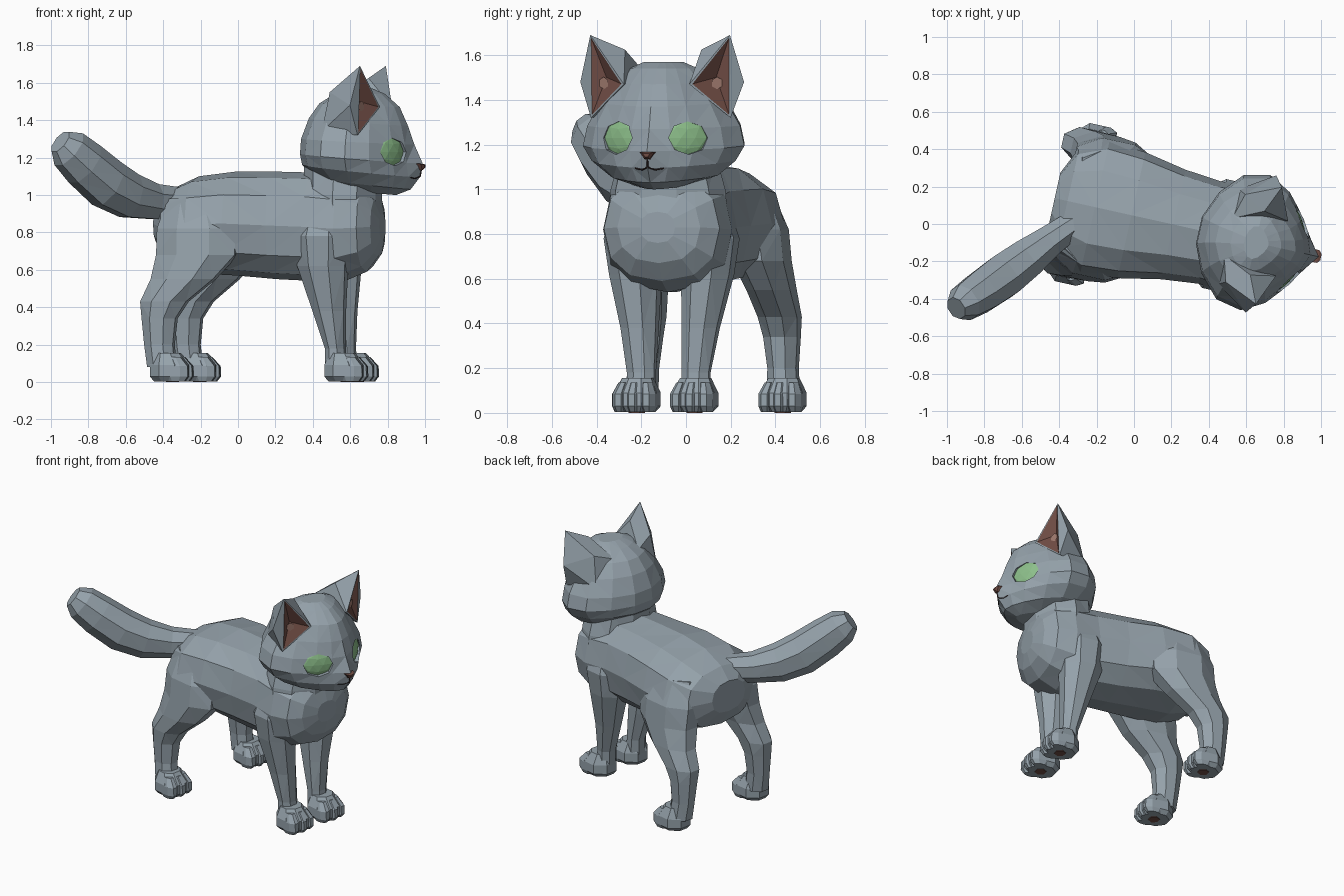
import bpy, bmesh, math
from mathutils import Vector, Matrix
from mathutils.bvhtree import BVHTree

if "Cube" in bpy.data.objects:
    bpy.data.objects.remove(bpy.data.objects["Cube"])

# The cat is modelled in its own frame (u forward, v to its left), then turned and placed
PLACE = Matrix.Translation((0.65, -0.10, 0)) @ Matrix.Rotation(math.radians(-12.5), 4, 'Z')


def material(name, rgb):
    m = bpy.data.materials.new(name)
    m.diffuse_color = (*rgb, 1)
    m.use_nodes = True
    m.node_tree.nodes["Principled BSDF"].inputs["Base Color"].default_value = m.diffuse_color
    return m


GREY = material("grey_fur", (0.30, 0.36, 0.405))
GREEN = material("green_eye", (0.27, 0.53, 0.26))
BROWN = material("brown_skin", (0.165, 0.075, 0.06))
PINK = material("pale_ear_patch", (0.36, 0.20, 0.16))
DARK = material("dark_mouth", (0.035, 0.022, 0.022))


def finish(bm, name, mats, matrix=PLACE):
    me = bpy.data.meshes.new(name)
    bm.to_mesh(me)
    bm.free()
    for m in mats:
        me.materials.append(m)
    ob = bpy.data.objects.new(name, me)
    bpy.context.collection.objects.link(ob)
    ob.matrix_world = matrix
    return ob


def loft(name, rings, mat, matrix=PLACE):
    """Skin closed rings of points, cap both ends, split into flat facets."""
    bm = bmesh.new()
    rows = [[bm.verts.new(p) for p in r] for r in rings]
    n = len(rows[0])
    for a, b in zip(rows, rows[1:]):
        for i in range(n):
            j = (i + 1) % n
            bm.faces.new((a[i], a[j], b[j], b[i]))
    bm.faces.new(rows[0])
    bm.faces.new(rows[-1])
    bmesh.ops.recalc_face_normals(bm, faces=bm.faces)
    bmesh.ops.triangulate(bm, faces=bm.faces)
    return finish(bm, name, [mat], matrix)


def column(name, stations, mat=GREY, sides=8, side=1):
    """Upright limb from (u, v, z, radius_u, radius_v) stations."""
    rings = []
    for u, v, z, ru, rv in stations:
        angles = [math.tau * (k + 0.5) / sides for k in range(sides)]
        s = 1 / math.cos(math.pi / sides)
        rings.append([(u + ru * s * math.cos(a), side * v + rv * s * math.sin(a), z)
                      for a in angles])
    return loft(name, rings, mat)


# Torso: (u, bottom, top, half width)
rings = []
for u, lo, hi, w in [(-1.10, .74, .95, .14), (-1.03, .63, 1.03, .29), (-.88, .58, 1.10, .36),
                     (-.68, .57, 1.125, .345), (-.45, .55, 1.125, .30), (-.25, .54, 1.12, .28),
                     (-.08, .54, 1.10, .295), (.04, .59, 1.06, .265), (.10, .67, .99, .19), (.125, .76, .90, .08)]:
    ring = []
    for k in range(12):
        a = math.tau * k / 12
        c, s = math.cos(a), math.sin(a)
        ring.append((u, w * math.copysign(abs(c) ** .85, c),
                     (lo + hi) / 2 + (hi - lo) / 2 * math.copysign(abs(s) ** .85, s)))
    rings.append(ring)
loft("torso", rings, GREY)
column("neck", [(-.08, 0, .80, .18, .27), (-.09, 0, 1.0, .195, .25), (-.09, 0, 1.15, .20, .21)], sides=10)

# Head: stacked rings (front u, front z, back u, back z, half width, nose ridge)
half = [(.92, .25), (.74, .5), (.4, .82), (0, 1), (-.45, .92), (-.8, .6), (-1, .2)]
outline = [(1, 0)] + half + [(a, -b) for a, b in reversed(half)]
rings = []
for uf, zf, ub, zb, w, ridge in [(.20, 1.0, -.10, 1.03, .12, 0), (.28, 1.03, -.22, 1.09, .25, 0),
                                 (.31, 1.095, -.30, 1.16, .33, .02), (.30, 1.17, -.31, 1.22, .37, .045),
                                 (.29, 1.27, -.305, 1.30, .35, .01), (.265, 1.37, -.265, 1.41, .29, 0),
                                 (.22, 1.47, -.21, 1.49, .225, 0), (.14, 1.54, -.13, 1.54, .16, 0),
                                 (.07, 1.57, -.06, 1.57, .09, 0)]:
    ring = []
    for a, b in outline:
        u = uf * a if a >= 0 else -ub * a
        t = (u - ub) / (uf - ub)
        ring.append((u + (ridge if b == 0 else 0), w * b, zb + (zf - zb) * t))
    rings.append(ring)
head = loft("head", rings, GREY)
bm = bmesh.new()
bm.from_mesh(head.data)
surface = BVHTree.FromBMesh(bm)
bm.free()


def on_face(v, z):
    return surface.ray_cast(Vector((1, v, z)), Vector((-1, 0, 0)))[0]


# Eyes: domes set in sockets cut from the head
for side, label in ((1, "left"), (-1, "right")):
    spot = Matrix.Translation(on_face(side * .165, 1.23)) @ Matrix.Rotation(side * math.radians(31), 4, 'Z')
    bm = bmesh.new()
    bmesh.ops.create_cone(bm, cap_ends=True, segments=8, radius1=1, radius2=1, depth=1,
                          matrix=Matrix.Translation((.015, 0, 0)) @ Matrix.Diagonal((.10, .094, .074, 1))
                          @ Matrix.Rotation(math.pi / 2, 4, 'Y'))
    cutter = finish(bm, label + "_socket_cutter", [GREY], PLACE @ spot)
    cutter.hide_render = True
    cutter.display_type = 'WIRE'
    cut = head.modifiers.new(label + "_socket", 'BOOLEAN')
    cut.operation = 'DIFFERENCE'
    cut.object = cutter
    bm = bmesh.new()
    bmesh.ops.create_icosphere(bm, subdivisions=2, radius=1,
                               matrix=Matrix.Translation((-.037, 0, 0)) @ Matrix.Diagonal((.032, .11, .09, 1)))
    finish(bm, label + "_eye", [GREEN], PLACE @ spot)

# Ears: bulged backs with a hollow brown front and a pale patch inside
for side, label in ((1, "left"), (-1, "right")):
    bm = bmesh.new()
    FI, FO, BO, BI, T, IM, BM, OM = [bm.verts.new((u, v * side, z)) for u, v, z in (
        (.145, .15, 1.47), (.06, .32, 1.32), (-.15, .26, 1.34), (-.15, .10, 1.50),
        (.073, .32, 1.69), (.01, .175, 1.625), (-.11, .24, 1.55), (.03, .375, 1.48))]
    front = bm.faces.new((FI, FO, T))
    for f in ((FI, T, IM), (FI, IM, BI), (IM, T, BM), (IM, BM, BI), (BM, T, OM), (BM, OM, BO),
              (BM, BO, BI), (OM, T, FO), (OM, FO, BO), (FI, BI, BO), (FI, BO, FO)):
        bm.faces.new(f)
    bmesh.ops.recalc_face_normals(bm, faces=bm.faces)
    bmesh.ops.inset_individual(bm, faces=[front], thickness=.014)
    normal = front.normal.copy()
    hollow = bmesh.ops.poke(bm, faces=[front])
    for f in hollow["faces"]:
        f.material_index = 1
    for v in hollow["verts"]:
        v.co -= normal * .045
        centre = v.co.copy()
    finish(bm, label + "_ear", [GREY, BROWN])
    bm = bmesh.new()
    bmesh.ops.create_circle(bm, cap_ends=True, segments=6, radius=.028,
                            matrix=Matrix.Translation(centre + normal * .02 - Vector((0, 0, .025)))
                            @ normal.to_track_quat('Z', 'Y').to_matrix().to_4x4())
    finish(bm, label + "_ear_patch", [PINK])

# Nose
loft("nose", [[(u, v * s, 1.155 + z * s) for v, z in ((-.034, .012), (.034, .012), (.012, -.02), (-.012, -.02))]
              for u, s in ((.28, 1.1), (.344, 1), (.358, .5))], BROWN)

# Mouth line drawn over the muzzle
curve = bpy.data.curves.new("mouth", 'CURVE')
curve.dimensions = '3D'
curve.bevel_depth = .004
curve.bevel_resolution = 0
for path in ([(0, 1.135), (0, 1.10)], [(0, 1.10), (.03, 1.088), (.065, 1.095)],
             [(0, 1.10), (-.03, 1.088), (-.065, 1.095)]):
    spline = curve.splines.new('POLY')
    spline.points.add(len(path) - 1)
    for p, (v, z) in zip(spline.points, path):
        p.co = (*on_face(v, z), 1)
curve.materials.append(DARK)
mouth = bpy.data.objects.new("mouth", curve)
bpy.context.collection.objects.link(mouth)
mouth.matrix_world = PLACE

# Legs, paws, toes and pads, mirrored
FRONT = [(-.10, .125, .08, .055, .062), (-.105, .125, .18, .052, .062), (-.135, .14, .38, .085, .08),
         (-.165, .165, .62, .13, .11), (-.165, .18, .78, .15, .118), (-.16, .15, .96, .10, .09)]
HIND = [(-1.01, .325, .08, .075, .07), (-1.025, .32, .2, .078, .065), (-1.025, .315, .34, .092, .078),
        (-1.0, .31, .43, .125, .09), (-.90, .295, .55, .17, .10), (-.83, .265, .68, .215, .118),
        (-.83, .24, .82, .215, .13), (-.85, .20, .98, .15, .10)]
for side, label in ((1, "left"), (-1, "right")):
    for end, leg, pu, pv in (("front", FRONT, -.04, .132), ("hind", HIND, -.95, .335)):
        name = f"{label}_{end}_"
        column(name + "leg", leg, side=side)
        column(name + "paw", [(pu - .01, pv, .004, .085, .075), (pu - .01, pv, .03, .105, .098),
                              (pu - .01, pv, .09, .105, .098), (pu - .025, pv, .155, .065, .066)], side=side)
        for k in (-1, 0, 1):
            reach = .045 if k == 0 else .035
            column(f"{name}toe_{k + 2}", [(pu + reach, pv + k * .064, .004, .045, .024),
                                          (pu + reach, pv + k * .064, .03, .065, .034),
                                          (pu + reach, pv + k * .064, .085, .063, .034),
                                          (pu + reach - .02, pv + k * .052, .135, .04, .024)], side=side)
        column(name + "pad", [(pu, pv, 0, .032, .032), (pu, pv, .006, .032, .032)], BROWN, 6, side)

# Tail: sweeps back, up and to one side (placed directly in world space)
path = [(-.24, .04, .97, .07), (-.32, 0, .96, .08), (-.45, -.09, .965, .092), (-.58, -.19, .995, .116),
        (-.70, -.28, 1.06, .127), (-.82, -.365, 1.165, .12), (-.905, -.42, 1.245, .105), (-.95, -.45, 1.285, .065)]
rings = []
for i, (x, y, z, r) in enumerate(path):
    a, b = Vector(path[max(i - 1, 0)][:3]), Vector(path[min(i + 1, len(path) - 1)][:3])
    along = (b - a).normalized()
    across = along.cross(Vector((0, 0, 1))).normalized()
    up = across.cross(along)
    rings.append([Vector((x, y, z)) + across * r * .98 * math.cos(t) + up * r * 1.1 * math.sin(t)
                  for t in (math.tau * (k + .5) / 8 for k in range(8))])
loft("tail", rings, GREY, Matrix.Identity(4))
